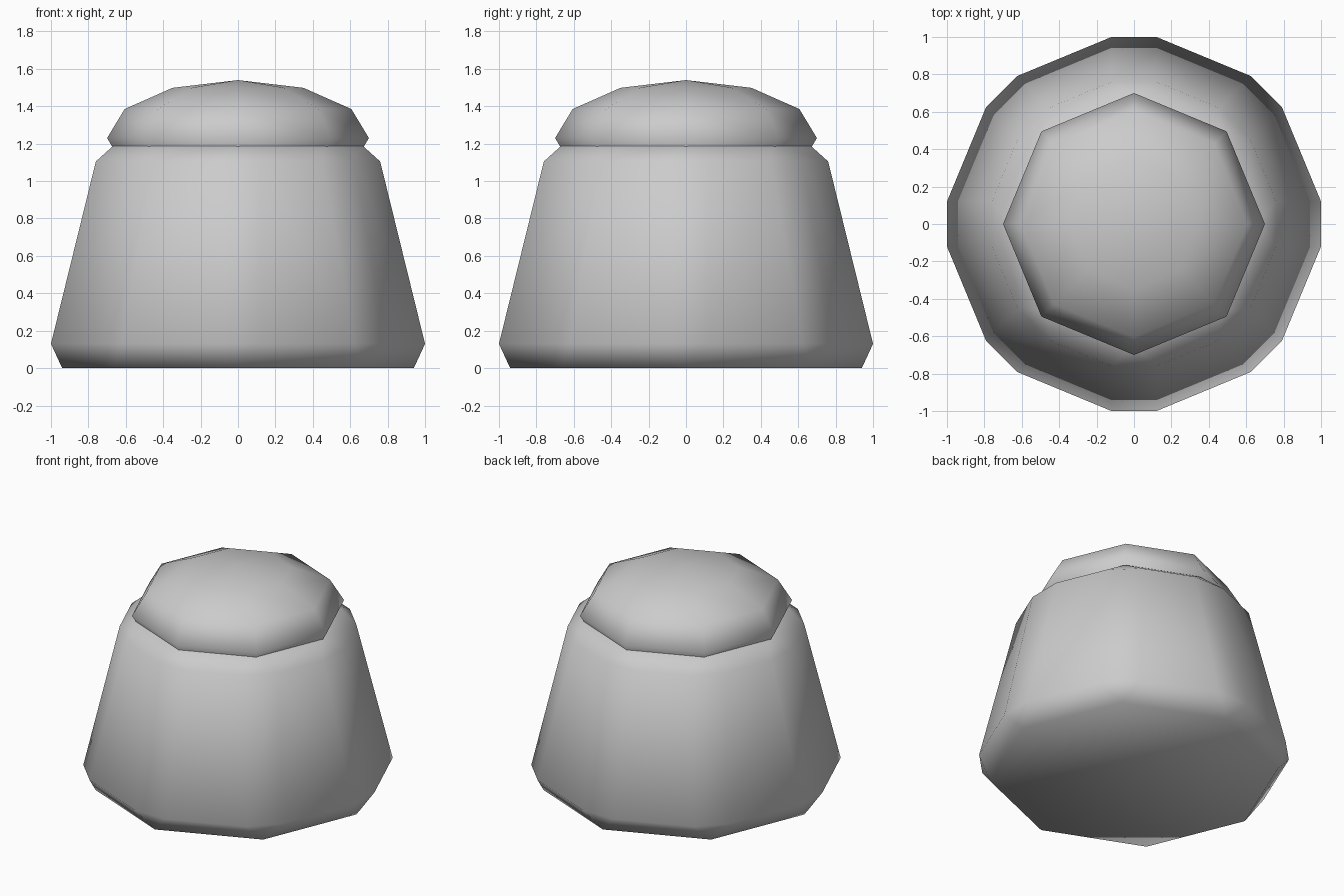
import bpy, bmesh
from math import pi, radians
from mathutils import Matrix, Vector

if "Cube" in bpy.data.objects:
    bpy.data.objects.remove(bpy.data.objects["Cube"])

SIDES = 8


def finish(bm, name):
    bmesh.ops.recalc_face_normals(bm, faces=bm.faces)
    for f in bm.faces:
        f.smooth = True
    mesh = bpy.data.meshes.new(name)
    bm.to_mesh(mesh)
    bm.free()
    obj = bpy.data.objects.new(name, mesh)
    bpy.context.collection.objects.link(obj)
    return obj


# Tapered eight-sided body with chamfered rims and corner edges
corner = [(0.94, 0, 0), (1, 0.12, 0.13), (1, -0.12, 0.13),
          (0.76, 0.12, 1.105), (0.76, -0.12, 1.105), (0.66, 0, 1.195)]
bm = bmesh.new()
for i in range(SIDES):
    turn = Matrix.Rotation(2 * pi * i / SIDES, 3, 'Z')
    for p in corner:
        bm.verts.new(turn @ Vector(p))
bmesh.ops.convex_hull(bm, input=bm.verts)
bmesh.ops.dissolve_limit(bm, angle_limit=radians(2), verts=bm.verts, edges=bm.edges)
finish(bm, "body")

# Flattened low-poly dome sunk into the top
bm = bmesh.new()
bmesh.ops.create_uvsphere(bm, u_segments=SIDES, v_segments=6, radius=1,
                          matrix=Matrix.Translation((0, 0, 1.23)) @ Matrix.Diagonal((0.7, 0.7, 0.31, 1)))
finish(bm, "dome_cap")
